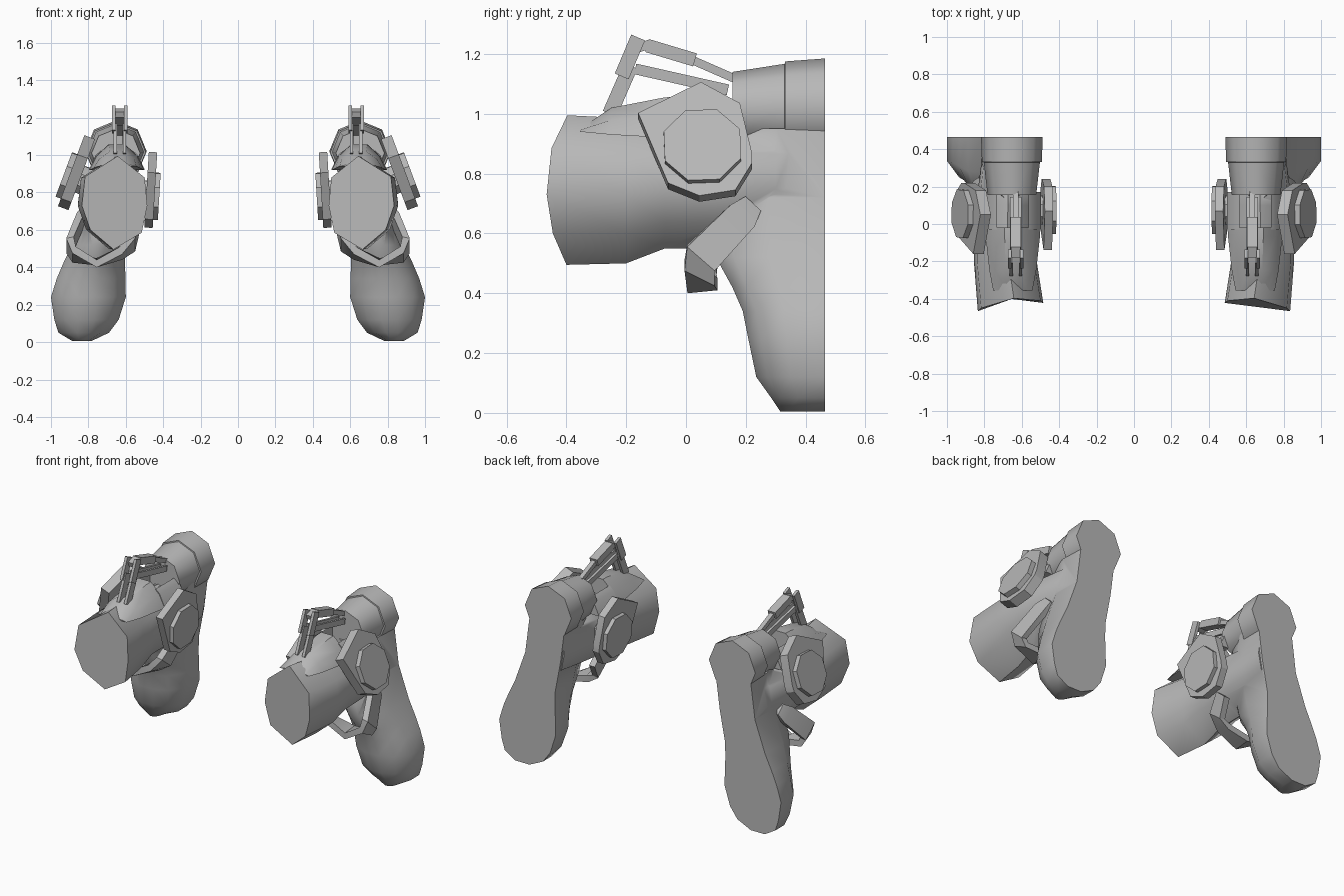
import bpy, bmesh, math
from mathutils import Vector

if "Cube" in bpy.data.objects:
    bpy.data.objects.remove(bpy.data.objects["Cube"])

grey = bpy.data.materials.new("mid_grey")
grey.diffuse_color = (0.48, 0.48, 0.48, 1)
grey.use_nodes = True
grey.node_tree.nodes["Principled BSDF"].inputs["Base Color"].default_value = grey.diffuse_color


def shade(me, angle):
    me.shade_smooth()
    me.set_sharp_from_angle(angle=math.radians(angle))


def mirror(ob):
    mod = ob.modifiers.new("other_side", 'MIRROR')
    mod.use_axis[0] = True
    mod.use_mirror_merge = False


def finish(name, bm, angle=35, mirrored=True):
    """Turn a bmesh into a shaded object mirrored to the other side."""
    bmesh.ops.recalc_face_normals(bm, faces=bm.faces)
    me = bpy.data.meshes.new(name)
    bm.to_mesh(me)
    bm.free()
    me.materials.append(grey)
    shade(me, angle)
    ob = bpy.data.objects.new(name, me)
    bpy.context.collection.objects.link(ob)
    if mirrored:
        mirror(ob)
    return ob


def add_loft(bm, rings):
    """Skin a list of equal-length point rings and cap both ends."""
    vr = [[bm.verts.new(p) for p in r] for r in rings]
    n = len(vr[0])
    for a, b in zip(vr, vr[1:]):
        for i in range(n):
            j = (i + 1) % n
            bm.faces.new((a[i], a[j], b[j], b[i]))
    bm.faces.new(vr[0])
    bm.faces.new(vr[-1])


def loft(name, rings, angle=35, mirrored=True):
    bm = bmesh.new()
    add_loft(bm, rings)
    return finish(name, bm, angle, mirrored)


def add_beam(bm, a, b, w, h):
    """Box beam from a to b, w wide along x and h deep."""
    a, b = Vector(a), Vector(b)
    side = Vector((w / 2, 0, 0))
    up = (b - a).cross(Vector((1, 0, 0))).normalized() * h / 2
    add_loft(bm, [[p + side + up, p - side + up, p - side - up, p + side - up]
                  for p in (a, b)])


# Barrel: eight-sided section, slightly bulged and skewed front cap
section = [(-.1, 1), (.9, .78), (1, .47), (.74, .21),
           (.03, 0), (-.83, .18), (-1, .47), (-.92, .77)]
stations = [(None, .66, .175, .495, .995), (-.2, .688, .168, .50, .985),
            (-.07, .693, .162, .55, .97), (.1, .69, .155, .55, .96),
            (.3, .685, .135, .57, .95), (.45, .665, .115, .60, .945)]
rings = []
for y, xc, hw, z0, z1 in stations:
    rings.append([(xc + u * hw,
                   -.444 - .022 * u + .045 * (2 * v - 1) ** 2 if y is None else y,
                   z0 + v * (z1 - z0)) for u, v in section])
body = loft("body", rings, 60, False)

# Grip: D-shaped sections leaning outward, flat at the back
rings = []
for z, xc, hw, yf in [(.005, .835, .05, .315), (.05, .825, .135, .285),
                      (.12, .81, .172, .235), (.24, .80, .2, .21),
                      (.34, .785, .184, .19), (.42, .77, .165, .155),
                      (.52, .745, .142, .10), (.72, .69, .125, .09),
                      (.95, .66, .125, .14)]:
    d = .465 - yf
    half = [(-1, 0), (-1, .5), (-.68, .84), (-.25, 1)]
    prof = half + [(-u, v) for u, v in reversed(half)]
    rings.append([(xc + u * hw, .465 - v * d, z) for u, v in prof])
grip = loft("grip", rings, 50, False)

# Join the grip and barrel into one continuous body
mod = body.modifiers.new("join", 'BOOLEAN')
mod.operation = 'UNION'
mod.solver = 'EXACT'
mod.object = grip
bpy.context.view_layer.update()
dg = bpy.context.evaluated_depsgraph_get()
joined = bpy.data.meshes.new_from_object(body.evaluated_get(dg))
body.modifiers.clear()
body.data = joined
bpy.data.objects.remove(grip)
shade(joined, 55)
mirror(body)


# Rear tube: tapered neck and wider collar
def octagon(y, r, zc, xc=.653):
    return [(xc + r * math.cos(math.pi / 4 * k), y,
             zc + r * math.sin(math.pi / 4 * k)) for k in range(8)]


loft("rear_tube", [octagon(.155, .13, 1.01), octagon(.33, .15, 1.017),
                   octagon(.331, .16, 1.015), octagon(.465, .165, 1.02)], 50)

# Top fairing: faceted saddle over the barrel
rings = []
for y, hw, zt, ze in [(-.355, .105, .95, .94), (-.25, .125, 1.02, .93),
                      (-.07, .145, 1.055, .92), (-.02, .148, 1.057, .92)]:
    prof = [(-1, 0), (-.75, .55), (-.3, 1), (.3, 1), (.75, .55), (1, 0)]
    rings.append([(.648 + u * hw, y, ze + v * (zt - ze)) for u, v in prof])
loft("top_fairing", rings, 25)

# Fairing side walls flanking the open recess ahead of the tube
bm = bmesh.new()
for s in (-1, 1):
    add_loft(bm, [[(.648 + s * u, y, z) for u, z in
                   ((.15, .92), (.113, 1.0), (.085, 1.025), (.085, .92))]
                  for y in (-.03, .17)])
finish("fairing_walls", bm, 25)

# Side plates with raised octagonal discs on short mounts
plate = [(-.215, .11), (-.005, .22), (.125, .145), (.165, -.03),
         (.165, -.07), (.11, -.165), (-.01, -.185), (-.115, -.14)]
disc = [(.138 * math.cos(math.pi / 4 * (k + .55)),
         -.015 + .135 * math.sin(math.pi / 4 * (k + .55))) for k in range(8)]
mount = [(u * .6, v * .6) for u, v in disc]


def side_layer(name, outline, centre, normal, d0, d1):
    n = Vector(normal).normalized()
    up = Vector((-n.z, 0, n.x)) * (1 if n.x > 0 else -1)
    c = Vector(centre)
    loft(name, [[c + Vector((0, u, 0)) + up * v + n * d for u, v in outline]
                for d in (d0, d1)], 20)


outer = ((.898, .055, .90), (.94, 0, .35))
inner = ((.445, .075, .795), (-1, 0, -.06))
side_layer("outer_plate", plate, *outer, -.06, 0)
side_layer("outer_disc", disc, *outer, 0, .03)
side_layer("outer_mount", mount, *outer, -.11, -.06)
side_layer("inner_plate", plate, *inner, -.045, 0)
side_layer("inner_disc", disc, *inner, 0, .025)
side_layer("inner_mount", mount, *inner, -.10, -.045)

# Trigger guard: flat strap wrapped under the barrel
path = [((.83, .225, .70), (.026, -.024), (-1, 0)),
        ((.86, .19, .66), (.04, -.036), (-1, 0)),
        ((.918, .05, .515), (.046, -.04), (-1, .2)),
        ((.885, .045, .45), (.05, -.025), (-.5, 1)),
        ((.755, .055, .405), (.05, .005), (0, 1)),
        ((.62, .05, .455), (.05, -.015), (.5, 1)),
        ((.55, .06, .52), (.045, -.035), (1, .2)),
        ((.525, .14, .62), (.035, -.03), (1, 0))]
rings = []
for p, w, inward in path:
    p, w = Vector(p), Vector((0, *w))
    t = Vector((inward[0], 0, inward[1])).normalized() * .04
    rings.append([p - w, p + w, p + w + t, p - w + t])
loft("trigger_guard", rings, 30)

# Linkage on top: paired legs, joint plates, lower arms
X = .632
bm = bmesh.new()
for s in (-1, 1):
    add_beam(bm, (X + s * .025, -.255, 1.0), (X + s * .025, -.185, 1.16), .018, .05)
    add_beam(bm, (X + s * .032, -.215, 1.125), (X + s * .032, -.16, 1.255), .018, .05)
    add_beam(bm, (X + s * .022, -.17, 1.15), (X + s * .022, .14, 1.08), .016, .036)
finish("linkage_legs", bm, 30)

# Linkage top block and push rod
bm = bmesh.new()
add_beam(bm, (X, -.175, 1.215), (X, -.115, 1.235), .05, .03)
add_beam(bm, (X, -.13, 1.228), (X, .03, 1.18), .054, .045)
add_beam(bm, (X, .02, 1.18), (X, .18, 1.11), .028, .028)
finish("linkage_rod", bm, 30)
